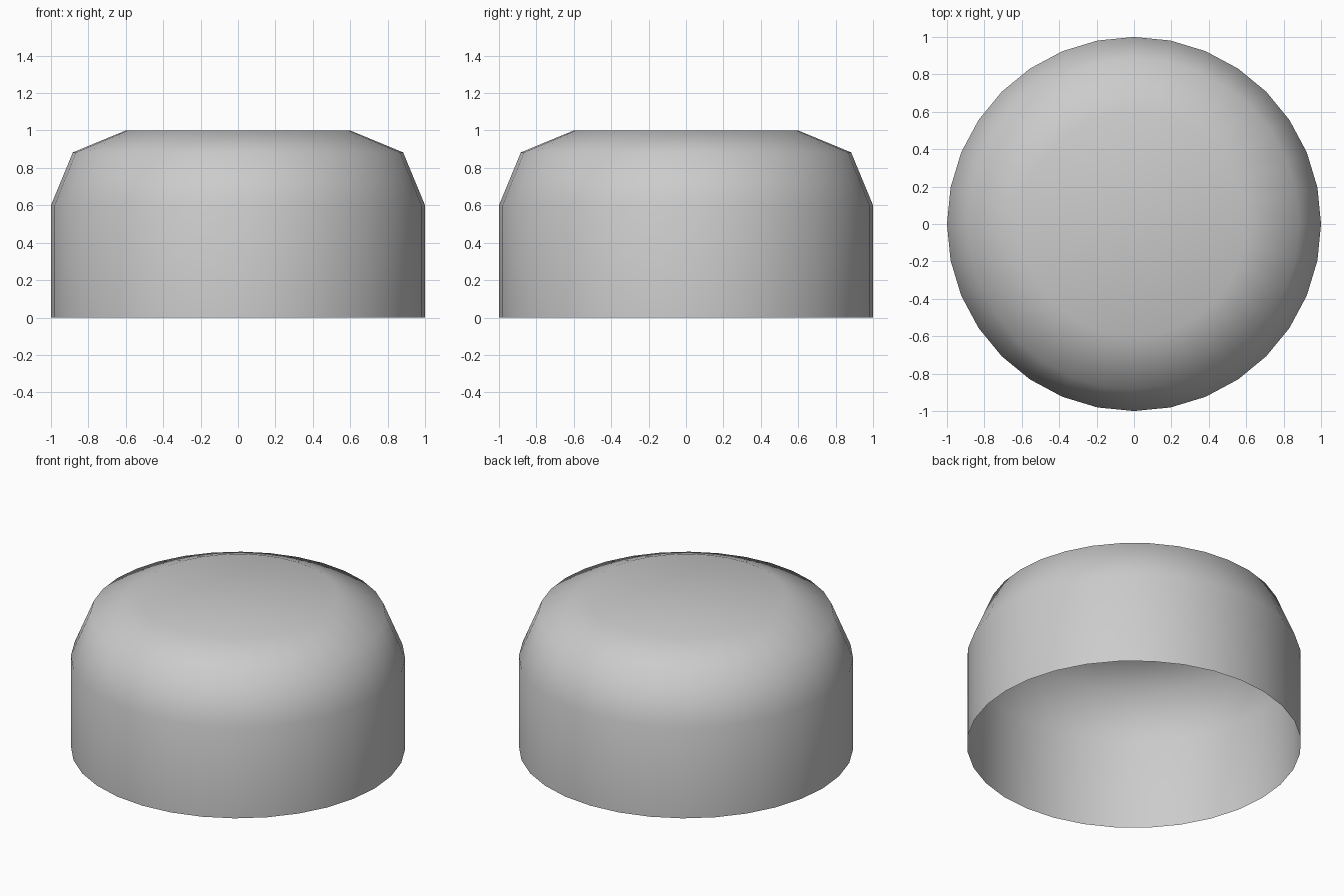
import bpy, bmesh
from math import cos, sin, pi

if "Cube" in bpy.data.objects:
    bpy.data.objects.remove(bpy.data.objects["Cube"])

SIDES = 32
R = 0.4                      # rounding radius of the upper rim
D = R * sin(pi / 4)
# Profile from the open bottom rim up to the flat top (radius, height)
profile = [(1, 0), (1, 0.6), (0.6 + D, 0.6 + D), (0.6, 1)]

bm = bmesh.new()
rings = [[bm.verts.new((r * cos(2 * pi * i / SIDES), r * sin(2 * pi * i / SIDES), z))
          for i in range(SIDES)] for r, z in profile]

# Wall and two-step rounded shoulder
for low, high in zip(rings, rings[1:]):
    for i in range(SIDES):
        j = (i + 1) % SIDES
        bm.faces.new((low[i], low[j], high[j], high[i]))

# Flat top, bottom left open
bm.faces.new(rings[-1])
for f in bm.faces:
    f.smooth = True

mesh = bpy.data.meshes.new("rounded_cap")
bm.to_mesh(mesh)
bm.free()
cap = bpy.data.objects.new("rounded_cap", mesh)
bpy.context.collection.objects.link(cap)
